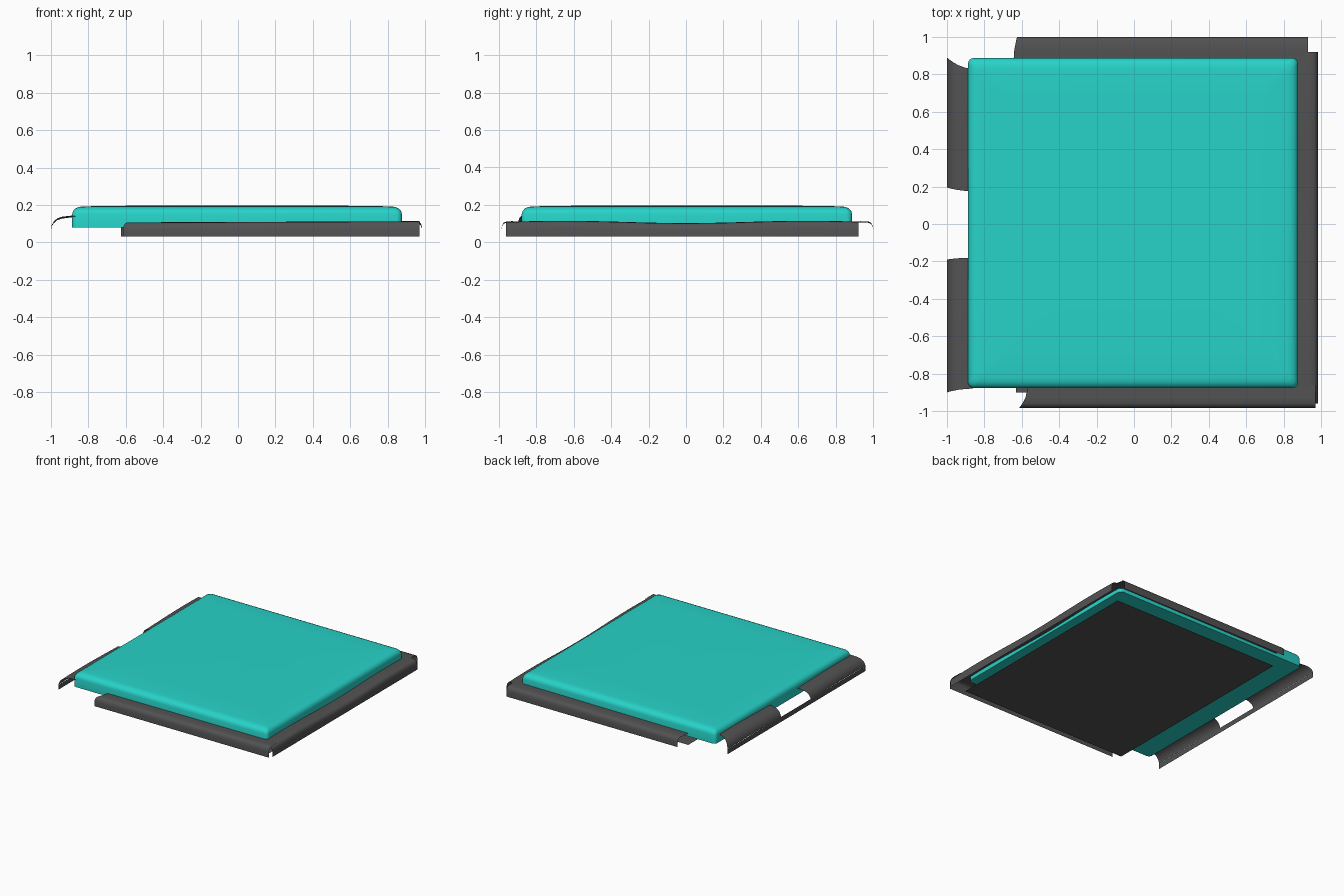
import bpy, bmesh, math

if "Cube" in bpy.data.objects:
    bpy.data.objects.remove(bpy.data.objects["Cube"])


def material(name, rgb):
    m = bpy.data.materials.new(name)
    m.diffuse_color = (*rgb, 1)
    m.use_nodes = True
    m.node_tree.nodes["Principled BSDF"].inputs["Base Color"].default_value = m.diffuse_color
    return m


TEAL = material("teal", (0.02, 0.65, 0.58))
GREY = material("dark grey", (0.085, 0.085, 0.085))


def make_object(name, bm, mat, recalc=True):
    if recalc:
        bmesh.ops.recalc_face_normals(bm, faces=bm.faces)
    me = bpy.data.meshes.new(name)
    bm.to_mesh(me)
    bm.free()
    me.materials.append(mat)
    ob = bpy.data.objects.new(name, me)
    bpy.context.collection.objects.link(ob)
    bpy.ops.object.select_all(action='DESELECT')
    ob.select_set(True)
    bpy.context.view_layer.objects.active = ob
    bpy.ops.object.shade_smooth_by_angle(angle=math.radians(40))
    return ob


def rounded_square(half, r, n=6):
    pts = []
    for k in range(4):
        a0 = k * math.pi / 2
        cx = math.copysign(half - r, math.cos(a0 + math.pi / 4))
        cy = math.copysign(half - r, math.sin(a0 + math.pi / 4))
        for i in range(n + 1):
            a = a0 + i / n * math.pi / 2
            pts.append((cx + r * math.cos(a), cy + r * math.sin(a)))
    return pts


# Teal pad: stacked rounded-square rings with a softly domed top
bm = bmesh.new()
rings = []
for inset, z in [(0, .08), (0, .15), (.005, .167), (.016, .18), (.035, .189),
                 (.06, .192), (.2, .195), (.5, .197)]:
    pts = rounded_square(.882 - inset, .03)
    rings.append([bm.verts.new((x - .005, y + .005, z)) for x, y in pts])
for a, b in zip(rings, rings[1:]):
    for i in range(len(a)):
        j = (i + 1) % len(a)
        bm.faces.new((a[i], a[j], b[j], b[i]))
bm.faces.new(rings[0][::-1])
bm.faces.new(rings[-1])
make_object("pad", bm, TEAL)


# Edge trims: a flange leaving the pad, rolling over into a hanging lip
def trim(name, side, t0, t1, profile, wave, flare0=0, flare1=0, steps=32):
    """profile: (distance outward, z); wave(t): change of flange height;
    flares lengthen the ends towards the outer lip."""
    place = {"front": lambda d, t: (t, -d), "back": lambda d, t: (t, d),
             "right": lambda d, t: (d, t), "left": lambda d, t: (-d, t)}[side]
    d0, d1 = profile[0][0], profile[-1][0]
    bm = bmesh.new()
    rows = []
    for d, z in profile:
        f = ((d - d0) / (d1 - d0)) ** 2
        a, b = t0 + flare0 * f, t1 + flare1 * f
        row = []
        for i in range(steps + 1):
            t = a + (b - a) * i / steps
            x, y = place(d, t)
            lift = wave(t) * max(0, min(1, (z - .03) / .07))
            row.append(bm.verts.new((x, y, z + lift)))
        rows.append(row)
    for a, b in zip(rows, rows[1:]):
        for i in range(steps):
            f = bm.faces.new((a[i], a[i + 1], b[i + 1], b[i]))
            if side in ("back", "left"):
                f.normal_flip()
    bm.normal_update()
    top = sum(f.normal.z for f in bm.faces)
    if top < 0:
        bmesh.ops.reverse_faces(bm, faces=bm.faces)
    return make_object(name, bm, GREY, recalc=False)


def roll(outer):
    return [(.86, .107), (.93, .109), (outer - .025, .107), (outer - .012, .101),
            (outer - .004, .088), (outer, .07), (outer, .03)]


def slope(t):
    return .004 * t


def sag(t):
    return .006 - .012 * math.cos(t * math.pi / 1.3) ** 2


trim("front_trim", "front", -.565, .97, roll(.985), slope, flare0=-.05)
trim("back_trim", "back", -.645, .93, roll(1.0), slope, flare0=.02)
trim("right_trim", "right", -.96, .92, roll(.985), sag)

# Left trim: two flanges either side of a notch, joined by a narrow lip
left = [(.86, .137), (.90, .136), (.94, .131), (.965, .123), (.985, .106),
        (.997, .085), (1.0, .07)]
trim("left_trim_back", "left", .175, .83, left, sag, flare0=.02, flare1=.06)
trim("left_trim_front", "left", -.18, -.88, left, sag, flare0=-.01, flare1=-.02)
trim("left_lip", "left", -.90, .89, [(.999, .07), (1.0, .03)], lambda t: 0)

# Flat base plate underneath
bm = bmesh.new()
corners = [(-.63, -.90), (.89, -.90), (.89, .87), (-.63, .87)]
bm.faces.new([bm.verts.new((x, y, 0)) for x, y in reversed(corners)])
make_object("base_plate", bm, GREY, recalc=False)
